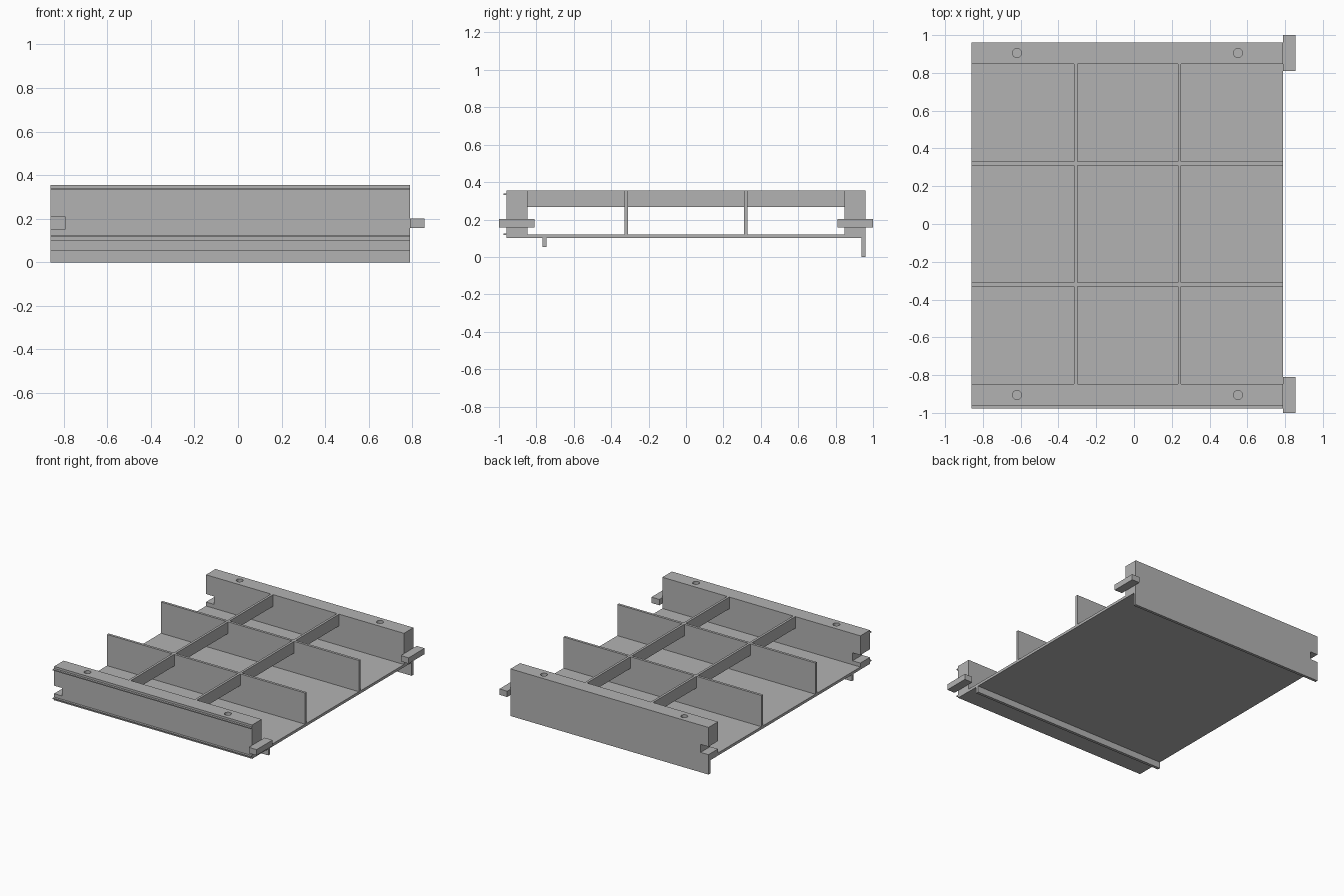
import bpy
import bmesh
from mathutils import Matrix, Vector

cube = bpy.data.objects.get("Cube")
if cube:
    bpy.data.objects.remove(cube, do_unlink=True)

grey = bpy.data.materials.new("plain grey")
grey.use_nodes = True
GREY = (0.45, 0.45, 0.45, 1)
grey.diffuse_color = GREY
grey.node_tree.nodes["Principled BSDF"].inputs["Base Color"].default_value = GREY

X0, X1 = -0.86, 0.79            # ends of the tray
FLOOR, DECK, TOP = 0.10, 0.12, 0.355
OUT, IN = 0.96, 0.847           # outer and inner faces of the rails


def finish(bm, name):
    bmesh.ops.recalc_face_normals(bm, faces=bm.faces)
    mesh = bpy.data.meshes.new(name)
    bm.to_mesh(mesh)
    bm.free()
    mesh.materials.append(grey)
    obj = bpy.data.objects.new(name, mesh)
    bpy.context.collection.objects.link(obj)
    return obj


def box(name, xs, ys, zs):
    bm = bmesh.new()
    lo, hi = (Vector(p) for p in zip(xs, ys, zs))
    size = [abs(d) for d in hi - lo]
    bmesh.ops.create_cube(bm, size=1, matrix=Matrix.Translation((lo + hi) / 2) @ Matrix.Diagonal((*size, 1)))
    return finish(bm, name)


def rail(name, side):
    # side profile with a slot in the left-hand end, pulled through the rail width
    slot = X0 + 0.065
    profile = [(X0, FLOOR), (X1, FLOOR), (X1, TOP), (X0, TOP),
               (X0, 0.21), (slot, 0.21), (slot, 0.15), (X0, 0.15)]
    bm = bmesh.new()
    face = bm.faces.new([bm.verts.new((x, side * IN, z)) for x, z in profile])
    ext = bmesh.ops.extrude_face_region(bm, geom=[face])
    moved = [v for v in ext["geom"] if isinstance(v, bmesh.types.BMVert)]
    bmesh.ops.translate(bm, verts=moved, vec=(0, side * (OUT - IN), 0))
    obj = finish(bm, name)

    # blind screw holes in the top
    bm = bmesh.new()
    for x in (-0.62, 0.55):
        bmesh.ops.create_cone(bm, cap_ends=True, segments=32, radius1=0.024, radius2=0.024,
                              depth=0.2, matrix=Matrix.Translation((x, side * 0.905, TOP)))
    cutter = finish(bm, name + "_hole_cutter")
    cutter.hide_render = True
    mod = obj.modifiers.new("holes", "BOOLEAN")
    mod.operation = "DIFFERENCE"
    mod.solver = "EXACT"
    mod.object = cutter
    bpy.context.view_layer.objects.active = obj
    bpy.ops.object.modifier_apply(modifier=mod.name)
    bpy.data.objects.remove(cutter, do_unlink=True)


# floor between the rails
box("floor_panel", (X0, X1), (-IN, IN), (FLOOR, DECK))

# rails with their end tabs, and the long dividers
for label, side in (("front", -1), ("back", 1)):
    rail(label + "_rail", side)
    box(label + "_tab", (X1, 0.855), sorted((side * 0.81, side)), (0.158, 0.202))
    box(label + "_divider", (X0, X1), sorted((side * 0.311, side * 0.33)), (DECK, TOP))

# shallow cross walls
for label, x in (("left", 0.241), ("right", -0.309)):
    box(label + "_cross_wall", (x - 0.009, x + 0.009), (-IN, IN), (0.267, TOP))

# thin ridges along the front face
for label, z in (("upper", 0.335), ("lower", 0.12)):
    box(label + "_front_ridge", (X0, X1), (-0.977, -OUT), (z - 0.004, z + 0.004))

# lips under the floor
box("front_under_lip", (X0, X1), (-0.767, -0.745), (0.052, FLOOR))
box("back_skirt", (X0, X1), (OUT - 0.021, OUT), (0, FLOOR))
